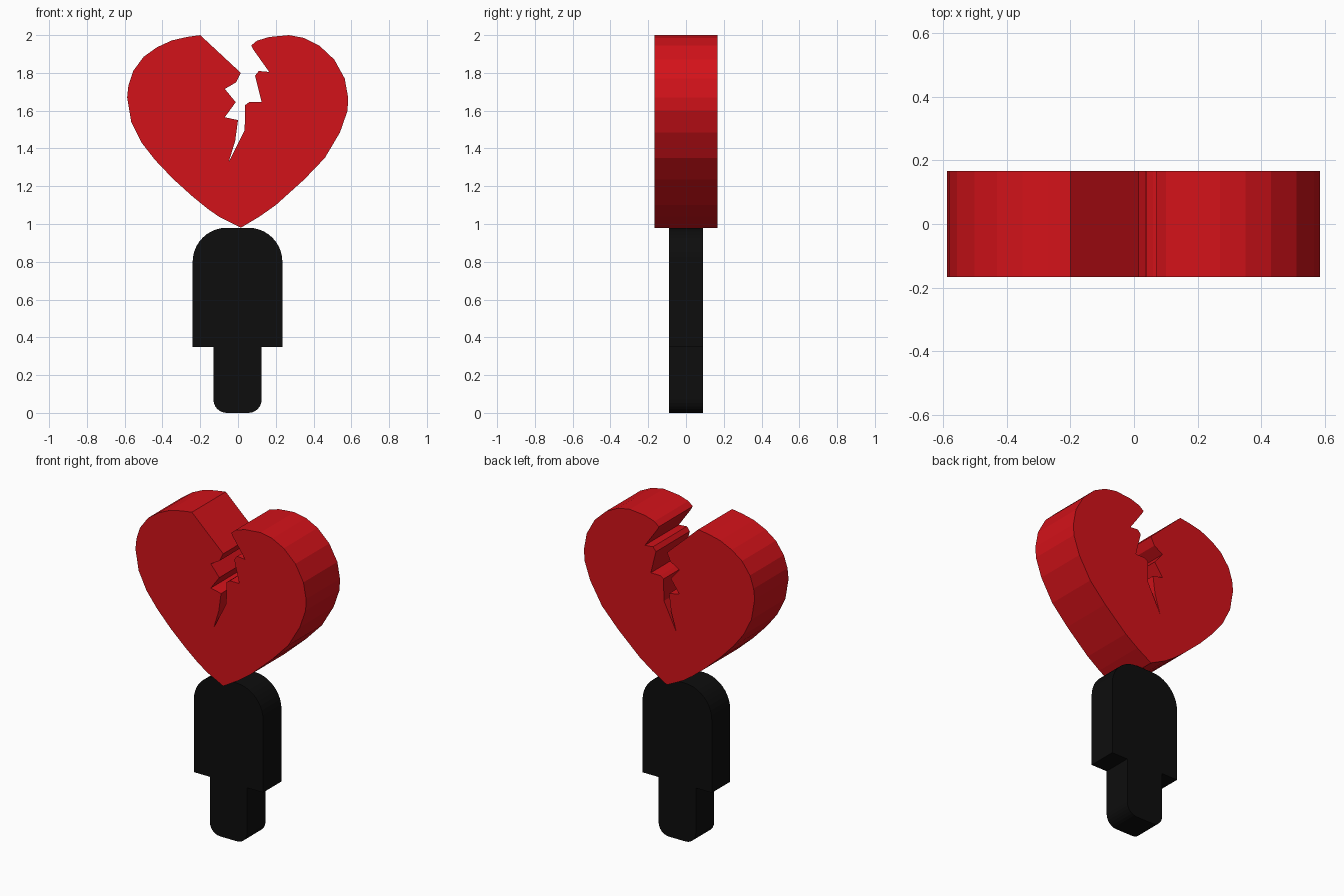
import bpy, bmesh, math

if "Cube" in bpy.data.objects:
    bpy.data.objects.remove(bpy.data.objects["Cube"])


def material(name, rgb):
    m = bpy.data.materials.new(name)
    m.diffuse_color = (*rgb, 1)
    m.use_nodes = True
    m.node_tree.nodes["Principled BSDF"].inputs["Base Color"].default_value = m.diffuse_color
    return m


def slab(name, outline, half_depth, mat):
    """Extrude an x-z outline symmetrically along y."""
    bm = bmesh.new()
    face = bm.faces.new([bm.verts.new((x, -half_depth, z)) for x, z in outline])
    out = bmesh.ops.extrude_face_region(bm, geom=[face], use_keep_orig=True)
    for v in out["geom"]:
        if isinstance(v, bmesh.types.BMVert):
            v.co.y = half_depth
    bmesh.ops.recalc_face_normals(bm, faces=bm.faces)
    mesh = bpy.data.meshes.new(name)
    bm.to_mesh(mesh)
    bm.free()
    mesh.materials.append(mat)
    ob = bpy.data.objects.new(name, mesh)
    bpy.context.collection.objects.link(ob)
    return ob


def arc(cx, cz, r, start, end, n):
    """Points on a corner arc, angles in degrees."""
    angles = [math.radians(start + (end - start) * i / n) for i in range(n + 1)]
    return [(cx + r * math.cos(a), cz + r * math.sin(a)) for a in angles]


red = material("red", (0.65, 0.006, 0.01))
black = material("black", (0.004, 0.004, 0.004))

# Broken heart: left lobe down to the tip, right lobe up, then the jagged crack
left_lobe = [(-.20, 2.0), (-.27, 1.99), (-.35, 1.972), (-.43, 1.935), (-.50, 1.885),
             (-.555, 1.81), (-.58, 1.735), (-.587, 1.67), (-.565, 1.54), (-.51, 1.43),
             (-.44, 1.34), (-.345, 1.24), (-.24, 1.145), (-.16, 1.08), (-.095, 1.035)]
right_lobe = [(.015, .98), (.115, 1.04), (.20, 1.10), (.35, 1.235), (.46, 1.35),
              (.54, 1.485), (.58, 1.60), (.583, 1.67), (.565, 1.77), (.51, 1.87),
              (.43, 1.945), (.35, 1.985), (.27, 2.0), (.165, 1.99), (.10, 1.97)]
crack = [(.07, 1.945), (.08, 1.925), (.165, 1.805), (.11, 1.81), (.09, 1.785),
         (.125, 1.645), (.06, 1.645), (.038, 1.63), (.035, 1.495), (-.05, 1.325),
         (-.015, 1.44), (0, 1.55), (-.07, 1.565), (-.012, 1.645), (-.07, 1.715),
         (-.01, 1.75), (.015, 1.80)]
slab("broken_heart", left_lobe + right_lobe + crack, .166, red)

# Figure body: round shoulders over a torso, narrower legs with rounded feet
body = (arc(.055, .80, .18, 0, 90, 10) + arc(-.06, .80, .18, 90, 180, 10)
        + [(-.24, .35), (-.13, .35)]
        + arc(-.06, .07, .07, 180, 270, 6) + arc(.055, .07, .07, 270, 360, 6)
        + [(.125, .35), (.235, .35)])
slab("figure_body", body, .09, black)
